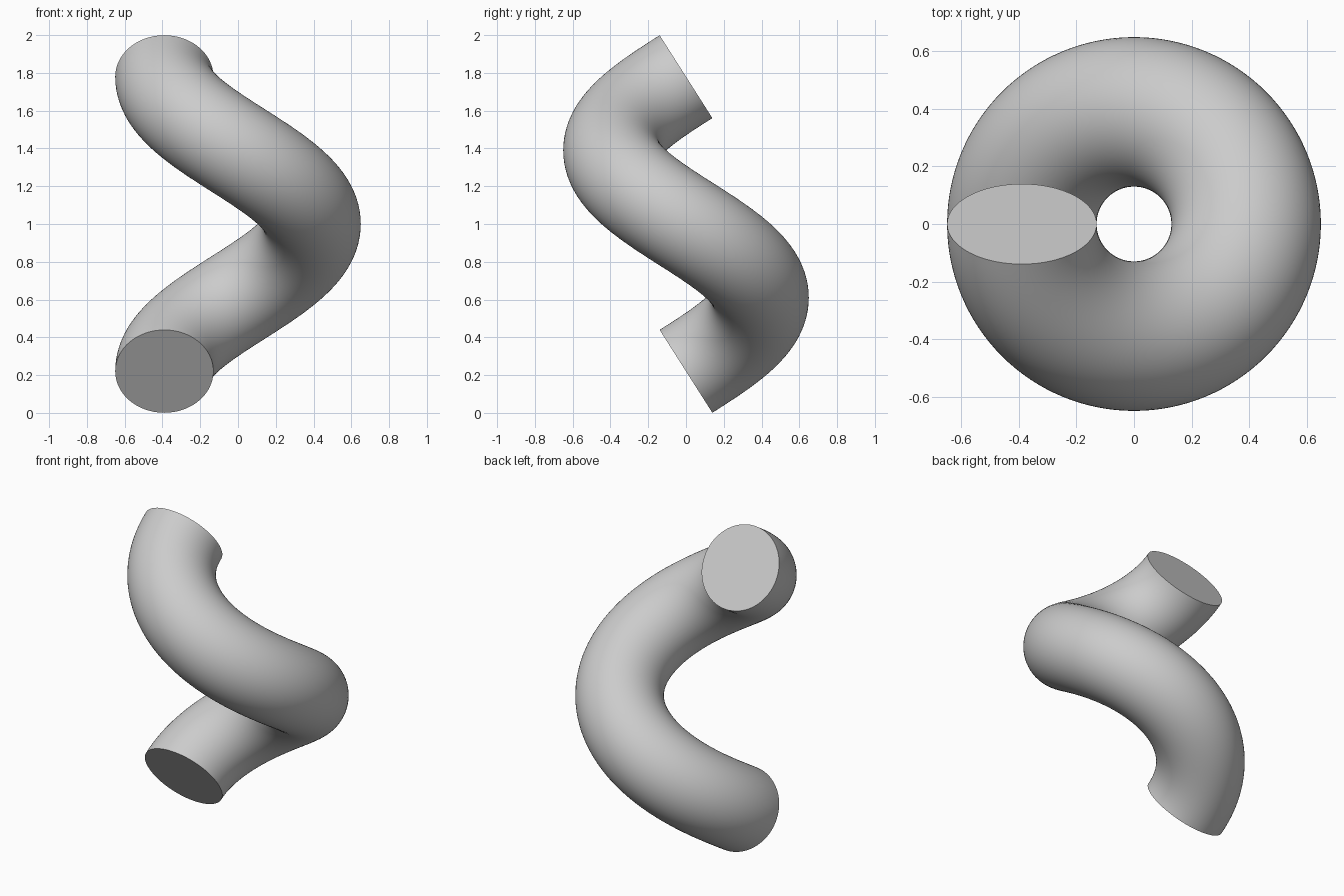
import bpy
import bmesh
from math import pi, sin, cos
from mathutils import Vector

cube = bpy.data.objects.get("Cube")
if cube:
    bpy.data.objects.remove(cube, do_unlink=True)

HELIX_R = 0.39      # radius of the centre line
TUBE_R = 0.26       # radius of the round section
HEIGHT = 1.56       # rise over one full turn
Z0 = 0.22           # height of the lower end's centre
STEPS, SIDES = 128, 64

# Plain grey material
grey = bpy.data.materials.new("grey")
grey.use_nodes = True
colour = (0.6, 0.6, 0.6, 1)
grey.diffuse_color = colour
grey.node_tree.nodes["Principled BSDF"].inputs["Base Color"].default_value = colour


def section(bm, t):
    """Circle of vertices square to the helix at turn fraction t."""
    a = pi - 2 * pi * t
    outward = Vector((cos(a), sin(a), 0))
    tangent = Vector((sin(a), -cos(a), HEIGHT / (2 * pi * HELIX_R))).normalized()
    side = tangent.cross(outward)
    centre = outward * HELIX_R + Vector((0, 0, Z0 + HEIGHT * t))
    angles = [2 * pi * i / SIDES for i in range(SIDES)]
    return [bm.verts.new(centre + TUBE_R * (outward * cos(b) + side * sin(b)))
            for b in angles]


# Helical tube: one full turn, skinned ring to ring
bm = bmesh.new()
rings = [section(bm, i / STEPS) for i in range(STEPS + 1)]
for low, high in zip(rings, rings[1:]):
    for i in range(SIDES):
        j = (i + 1) % SIDES
        bm.faces.new((low[i], low[j], high[j], high[i]))

# Flat end caps
bm.faces.new(rings[0][::-1])
bm.faces.new(rings[-1])
bmesh.ops.recalc_face_normals(bm, faces=bm.faces)

mesh = bpy.data.meshes.new("helical_tube")
bm.to_mesh(mesh)
bm.free()
mesh.materials.append(grey)
tube = bpy.data.objects.new("helical_tube", mesh)
bpy.context.collection.objects.link(tube)

# Smooth sides with crisp cap edges
bpy.ops.object.select_all(action="DESELECT")
tube.select_set(True)
bpy.context.view_layer.objects.active = tube
bpy.ops.object.shade_smooth_by_angle(angle=pi / 6)
